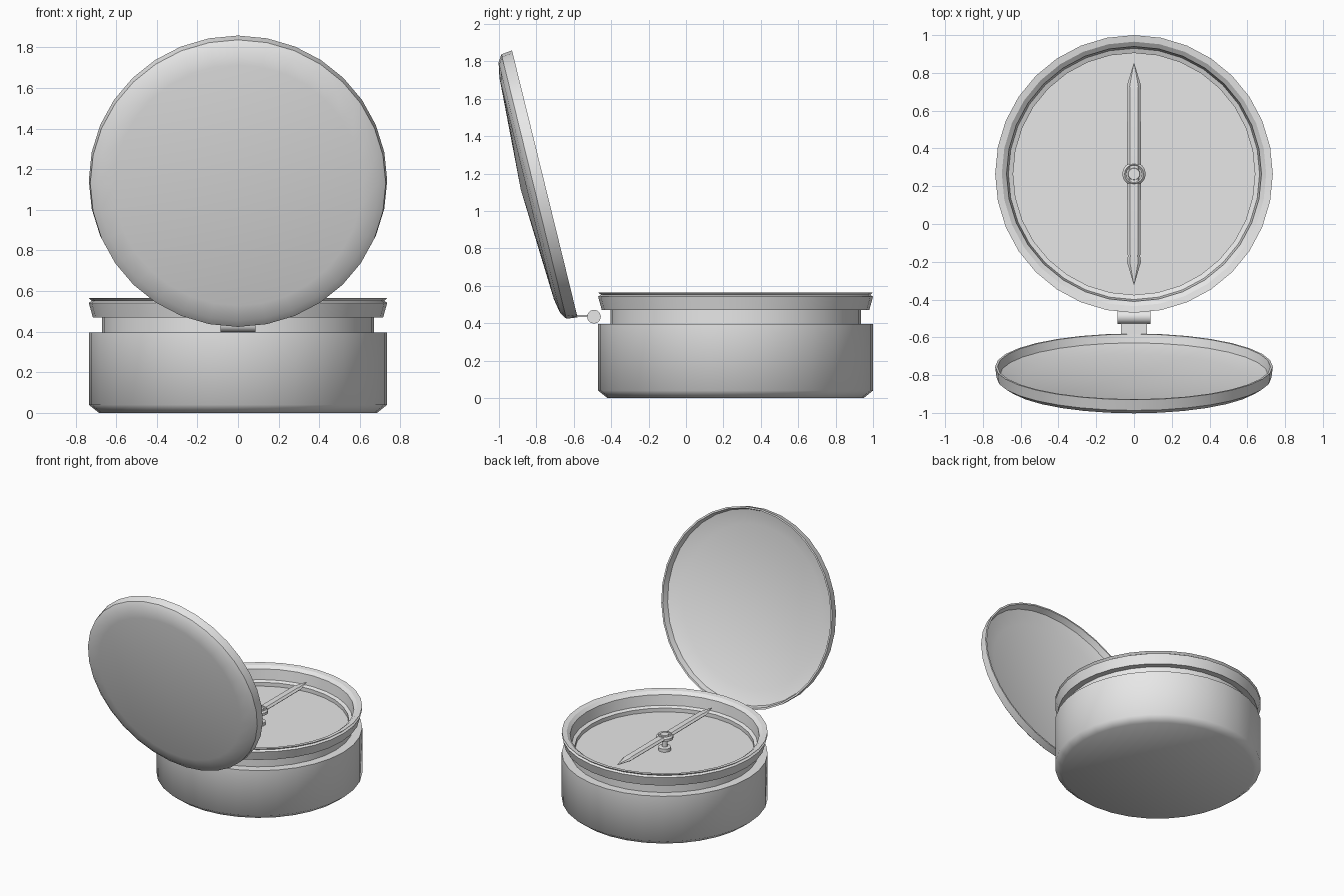
import bpy, bmesh, math
from mathutils import Matrix, Vector

cube = bpy.data.objects.get("Cube")
if cube:
    bpy.data.objects.remove(cube, do_unlink=True)

SEGMENTS = 32
CENTRE = Vector((0, 0.265, 0))

grey = bpy.data.materials.new("plain grey")
grey.use_nodes = True
grey.diffuse_color = (0.8, 0.8, 0.8, 1)
grey.node_tree.nodes["Principled BSDF"].inputs["Base Color"].default_value = (0.8, 0.8, 0.8, 1)


def finish(name, bm, matrix, angle=30):
    """Turn a bmesh into a placed, shaded object."""
    bmesh.ops.remove_doubles(bm, verts=bm.verts, dist=1e-5)
    bmesh.ops.recalc_face_normals(bm, faces=bm.faces)
    mesh = bpy.data.meshes.new(name)
    bm.to_mesh(mesh)
    bm.free()
    mesh.materials.append(grey)
    obj = bpy.data.objects.new(name, mesh)
    bpy.context.collection.objects.link(obj)
    obj.matrix_world = matrix
    bpy.ops.object.select_all(action="DESELECT")
    obj.select_set(True)
    bpy.context.view_layer.objects.active = obj
    bpy.ops.object.shade_smooth_by_angle(angle=math.radians(angle))
    return obj


def lathe(name, profile, matrix, segments=SEGMENTS, closed=False, angle=30):
    """Spin a (radius, height) profile around z."""
    bm = bmesh.new()
    points = profile + profile[:1] if closed else profile
    verts = [bm.verts.new((r, 0, z)) for r, z in points]
    edges = [bm.edges.new(pair) for pair in zip(verts, verts[1:])]
    bmesh.ops.spin(bm, geom=verts + edges, cent=(0, 0, 0), axis=(0, 0, 1),
                   angle=math.tau, steps=segments, use_merge=True)
    return finish(name, bm, matrix, angle)


def loft(name, stations, section, matrix):
    """Sweep a section along y, scaled by each station's (y, width, height)."""
    bm = bmesh.new()
    rings = [[bm.verts.new((x * w, y, z * h)) for x, z in section]
             for y, w, h in stations]
    n = len(section)
    for a, b in zip(rings, rings[1:]):
        for i in range(n):
            j = (i + 1) % n
            bm.faces.new((a[i], a[j], b[j], b[i]))
    bm.faces.new(rings[0])
    bm.faces.new(rings[-1])
    return finish(name, bm, matrix)


base = Matrix.Translation(CENTRE)

# Case: chamfered drum with a narrower neck
lathe("case", [(0, 0), (0.685, 0), (0.735, 0.04), (0.735, 0.395),
               (0.67, 0.395), (0.67, 0.48)], base, angle=60)

# Rim: grooved collar round the dial
lathe("rim", [(0.67, 0.47), (0.715, 0.47), (0.735, 0.542), (0.72, 0.552),
              (0.735, 0.565), (0.70, 0.56), (0.675, 0.54), (0.665, 0.46),
              (0.64, 0.45), (0.64, 0.42), (0.67, 0.42)], base, closed=True)

# Dial plate
lathe("dial", [(0, 0.42), (0.65, 0.42)], base)

# Pivot post with its foot, and the stepped hub cap
lathe("pivot", [(0, 0.445), (0.02, 0.53), (0.02, 0.45), (0.045, 0.445),
                (0.045, 0.42)][1:], base, segments=16)
lathe("hub", [(0, 0.545), (0.03, 0.545), (0.033, 0.535), (0.042, 0.535),
              (0.05, 0.543), (0.062, 0.53), (0.062, 0.51), (0.045, 0.505),
              (0, 0.505)], base, segments=16, angle=40)

# Needle: flattened bar with pointed ends
hexagon = [(1, 0), (0.6, 1), (-0.6, 1), (-1, 0), (-0.6, -1), (0.6, -1)]
loft("needle",
     [(-0.585, 0.002, 0.002), (-0.465, 0.037, 0.012), (-0.44, 0.033, 0.014),
      (0, 0.037, 0.014), (0.44, 0.035, 0.014), (0.465, 0.038, 0.012),
      (0.585, 0.002, 0.002)],
     hexagon, Matrix.Translation(CENTRE + Vector((0, 0, 0.525))))

# Lid: shallow domed shell, swung open
open_lid = Matrix.Translation((0, -0.755, 1.145)) @ Matrix.Rotation(math.radians(103.8), 4, "X")
lathe("lid", [(0, 0.132), (0.61, 0.10), (0.69, 0.085), (0.728, 0.06), (0.735, 0),
              (0.722, 0), (0.71, 0.045), (0.60, 0.08), (0, 0.11)],
      open_lid, angle=40)

# Hinge: knuckle barrel and thin leaf to the lid
barrel = Matrix.Translation((0, -0.492, 0.435)) @ Matrix.Rotation(math.radians(90), 4, "Y")
lathe("hinge_knuckle", [(0, -0.087), (0.037, -0.087), (0.037, 0.087), (0, 0.087)],
      barrel, segments=12, angle=40)
square = [(1, -1), (1, 1), (-1, 1), (-1, -1)]
loft("hinge_leaf", [(-0.62, 0.07, 0.006), (-0.5, 0.07, 0.006)], square,
     Matrix.Translation((0, 0, 0.438)))
